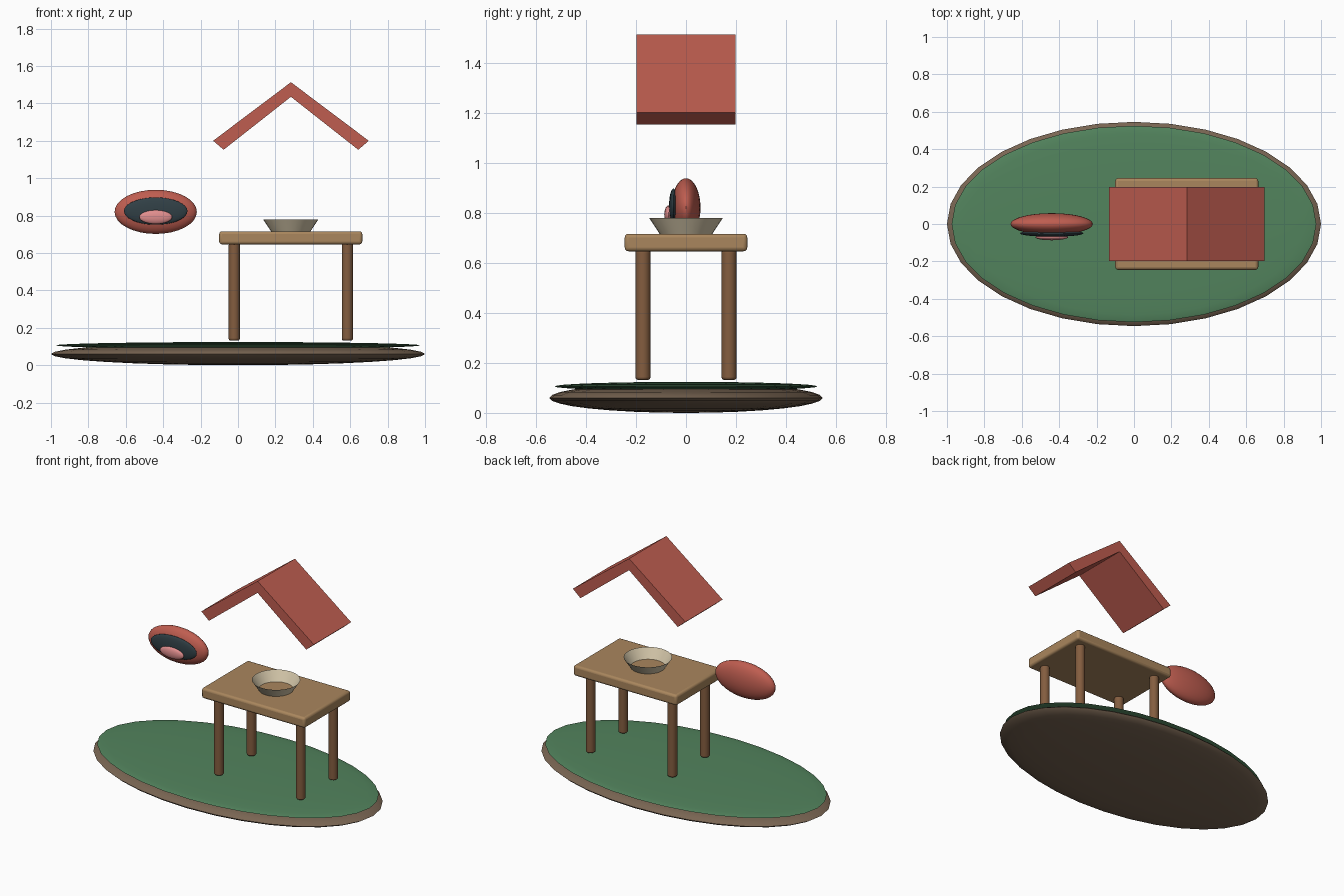
import bpy, bmesh, math

if "Cube" in bpy.data.objects:
    bpy.data.objects.remove(bpy.data.objects["Cube"])


def material(name, rgb):
    m = bpy.data.materials.new(name)
    m.diffuse_color = (*rgb, 1)
    m.use_nodes = True
    m.node_tree.nodes["Principled BSDF"].inputs["Base Color"].default_value = m.diffuse_color
    return m


SOIL = material("soil", (0.19, 0.13, 0.085))
GRASS = material("grass", (0.085, 0.23, 0.11))
WOOD = material("wood", (0.40, 0.24, 0.11))
DARK_WOOD = material("dark_wood", (0.23, 0.11, 0.05))
CREAM = material("cream", (0.66, 0.57, 0.40))
RED = material("red", (0.52, 0.11, 0.08))
SLATE = material("slate", (0.03, 0.05, 0.06))
PINK = material("pink", (0.75, 0.27, 0.27))


def finish(ob, name, mat, bevel=0, smooth=True):
    ob.name = name
    ob.data.materials.append(mat)
    bpy.ops.object.select_all(action='DESELECT')
    ob.select_set(True)
    bpy.context.view_layer.objects.active = ob
    bpy.ops.object.transform_apply(location=False, rotation=True, scale=True)
    if smooth:
        bpy.ops.object.shade_smooth_by_angle(angle=math.radians(40))
    if bevel:
        b = ob.modifiers.new("bevel", 'BEVEL')
        b.width, b.segments = bevel, 3
    return ob


def ellipsoid(name, loc, radii, mat):
    bpy.ops.mesh.primitive_uv_sphere_add(segments=32, ring_count=16, location=loc)
    ob = bpy.context.object
    ob.scale = radii
    return finish(ob, name, mat)


# island: soil and grass
ellipsoid("soil_base", (0, 0, 0.06), (1, 0.546, 0.06), SOIL)
ellipsoid("grass_top", (0, 0, 0.106), (0.975, 0.525, 0.018), GRASS)

# table top
bpy.ops.mesh.primitive_cube_add(size=1, location=(0.282, 0, 0.681))
bpy.context.object.scale = (0.765, 0.49, 0.07)
finish(bpy.context.object, "table_top", WOOD, bevel=0.015)

# four legs
for x, side in ((-0.02, "left"), (0.585, "right")):
    for y, end in ((-0.172, "front"), (0.172, "back")):
        bpy.ops.mesh.primitive_cylinder_add(vertices=16, radius=0.03, depth=0.52,
                                            location=(x, y, 0.392))
        finish(bpy.context.object, f"{end}_{side}_leg", DARK_WOOD, bevel=0.01)

# bowl: open flared wall
bpy.ops.mesh.primitive_cone_add(vertices=32, radius1=0.105, radius2=0.147, depth=0.064,
                                end_fill_type='NOTHING', location=(0.282, 0, 0.747))
finish(bpy.context.object, "bowl", CREAM)

# roof: chevron profile extruded along y
half = [(0, 1.513), (0.416, 1.2), (0.36, 1.152), (0, 1.435)]
profile = half + [(-0.36, 1.152), (-0.416, 1.2)]
bm = bmesh.new()
face = bm.faces.new([bm.verts.new((0.283 + x, -0.197, z)) for x, z in profile])
new = bmesh.ops.extrude_face_region(bm, geom=[face])["geom"]
bmesh.ops.translate(bm, vec=(0, 0.394, 0),
                    verts=[g for g in new if isinstance(g, bmesh.types.BMVert)])
bmesh.ops.recalc_face_normals(bm, faces=bm.faces)
mesh = bpy.data.meshes.new("roof")
bm.to_mesh(mesh)
bm.free()
roof = bpy.data.objects.new("roof", mesh)
bpy.context.collection.objects.link(roof)
finish(roof, "roof", RED, smooth=False)

# floating mouth: lips, dark opening, tongue
ellipsoid("lips", (-0.44, 0, 0.82), (0.22, 0.058, 0.118), RED)
ellipsoid("mouth_opening", (-0.44, -0.05, 0.824), (0.17, 0.018, 0.073), SLATE)
ellipsoid("tongue", (-0.44, -0.07, 0.792), (0.088, 0.017, 0.037), PINK)
